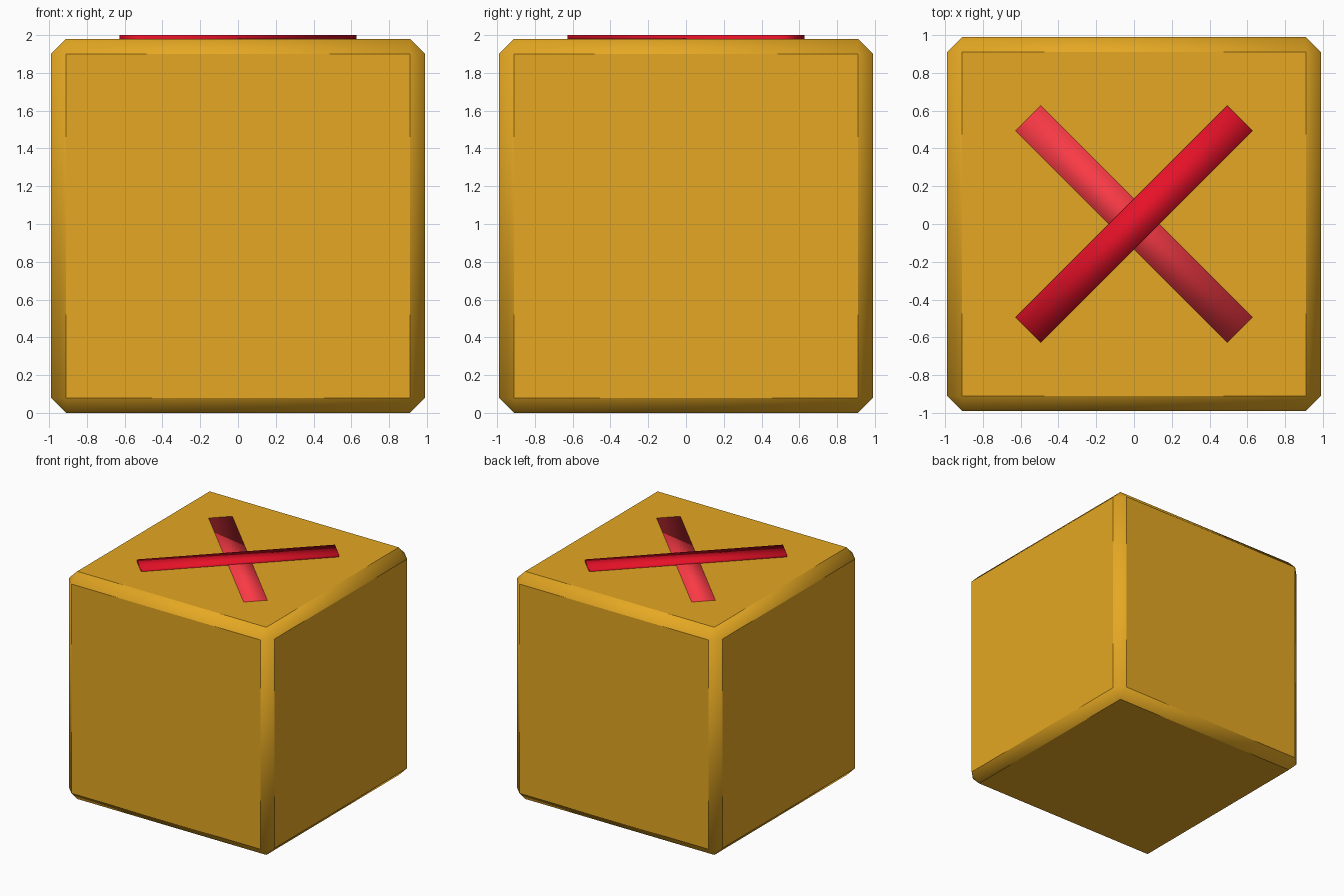
import bpy
from math import radians

if "Cube" in bpy.data.objects:
    bpy.data.objects.remove(bpy.data.objects["Cube"])


def material(name, color):
    m = bpy.data.materials.new(name)
    m.diffuse_color = color
    m.use_nodes = True
    m.node_tree.nodes["Principled BSDF"].inputs["Base Color"].default_value = m.diffuse_color
    return m


def box(name, size, location, mat, angle=0):
    bpy.ops.mesh.primitive_cube_add(size=1, location=location, rotation=(0, 0, radians(angle)))
    ob = bpy.context.object
    ob.name = name
    ob.scale = size
    bpy.ops.object.transform_apply(location=False, rotation=False, scale=True)
    ob.data.materials.append(mat)
    bpy.ops.object.shade_smooth()
    return ob


gold = material("gold", (0.78, 0.39, 0.0165, 1))
red = material("red", (0.80, 0.0055, 0.021, 1))
light_red = material("light_red", (0.95, 0.042, 0.06, 1))

# Chamfered block: crisp flat faces, chamfers blended into the corners
block = box("block", (1.98, 1.98, 1.98), (0, 0, 0.99), gold)
bevel = block.modifiers.new("chamfer", 'BEVEL')
bevel.width = 0.08
bevel.segments = 1
bpy.ops.object.modifier_apply(modifier=bevel.name)
bpy.ops.object.shade_smooth_by_angle(angle=radians(40))

# Crossed bars set into the top face: one raised, one almost flush
bar_size = (1.585, 0.19, 0.04)
box("upper_bar", bar_size, (0, 0, 1.98), red, 45)
box("lower_bar", bar_size, (0, 0, 1.963), light_red, -45)
